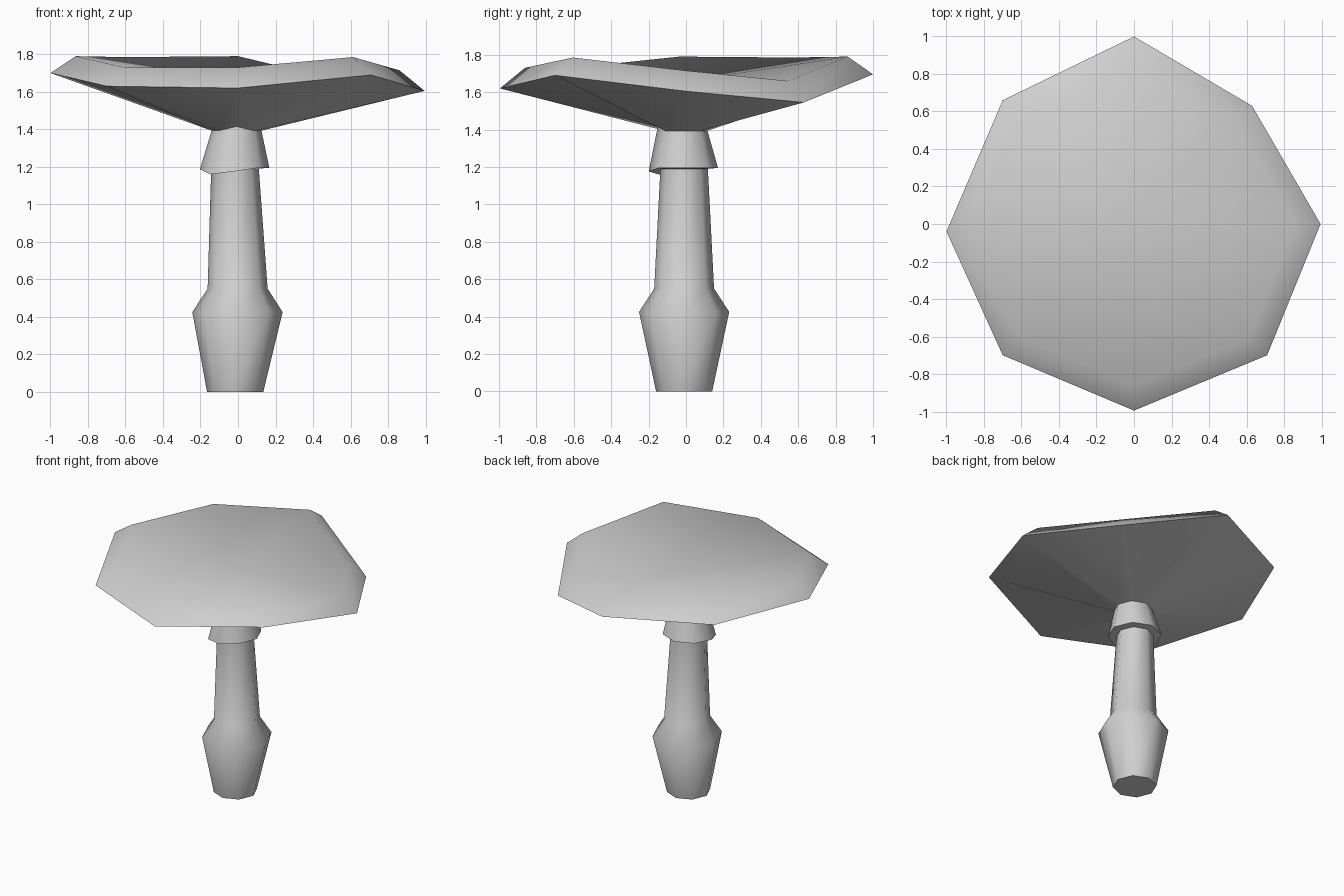
import bpy
import bmesh
from math import sin, cos, pi, radians
from mathutils import Vector

SIDES = 8

if "Cube" in bpy.data.objects:
    bpy.data.objects.remove(bpy.data.objects["Cube"], do_unlink=True)

# Single mid grey material
COLOUR = (0.63, 0.63, 0.63, 1)
grey = bpy.data.materials.new("pale grey")
grey.use_nodes = True
grey.diffuse_color = COLOUR
grey.node_tree.nodes["Principled BSDF"].inputs["Base Color"].default_value = COLOUR


def ring(radius, z, cx=-0.01, cy=-0.01):
    """Octagon with corners on the axes."""
    angles = [2 * pi * i / SIDES for i in range(SIDES)]
    return [Vector((cx + radius * cos(a), cy + radius * sin(a), z)) for a in angles]


def loft(name, rings, base=False, peak=None):
    """Skin the rings from bottom to top, with an optional base and top fan."""
    bm = bmesh.new()
    loops = [[bm.verts.new(p) for p in r] for r in rings]
    for low, high in zip(loops, loops[1:]):
        for i in range(SIDES):
            j = (i + 1) % SIDES
            bm.faces.new((low[i], low[j], high[j], high[i]))
    if base:
        bm.faces.new(loops[0][::-1])
    if peak:
        tip = bm.verts.new(peak)
        for i in range(SIDES):
            bm.faces.new((loops[-1][i], loops[-1][(i + 1) % SIDES], tip))
    mesh = bpy.data.meshes.new(name)
    bm.to_mesh(mesh)
    bm.free()
    mesh.materials.append(grey)
    obj = bpy.data.objects.new(name, mesh)
    bpy.context.collection.objects.link(obj)
    bpy.ops.object.select_all(action="DESELECT")
    obj.select_set(True)
    bpy.context.view_layer.objects.active = obj
    bpy.ops.object.shade_smooth_by_angle(angle=radians(60))


# Stem with a swollen foot
stem_top = ring(0.127, 1.19, -0.016)
loft("stem", [ring(0.15, 0, -0.015), ring(0.241, 0.425, -0.003),
              ring(0.16, 0.55, -0.002), stem_top], base=True)

# Flared collar under the cap, with a drooping corner
neck = ring(0.133, 1.393, -0.008, -0.018)
neck[6].z = 1.415
lip = ring(0.185, 1.195, -0.018, -0.014)
lip[4].z = 1.187
lip[5].z = 1.16
lip[6].z = 1.176
loft("collar", [stem_top, lip, neck])

# Uneven wide cap: outer rim, bevelled band and a shallow dished top
rim = [Vector(p) for p in (
    (0.995, 0, 1.605), (0.63, 0.63, 1.545), (0, 1, 1.695), (-0.7, 0.66, 1.69),
    (-1, -0.04, 1.70), (-0.7, -0.7, 1.63), (0, -0.995, 1.62), (0.71, -0.7, 1.69))]
top_heights = (1.715, 1.66, 1.79, 1.785, 1.79, 1.73, 1.73, 1.785)
top_edge = [Vector((p.x * 0.865, p.y * 0.865, z)) for p, z in zip(rim, top_heights)]
loft("cap", [neck, rim, top_edge], peak=(0, 0, 1.66))
